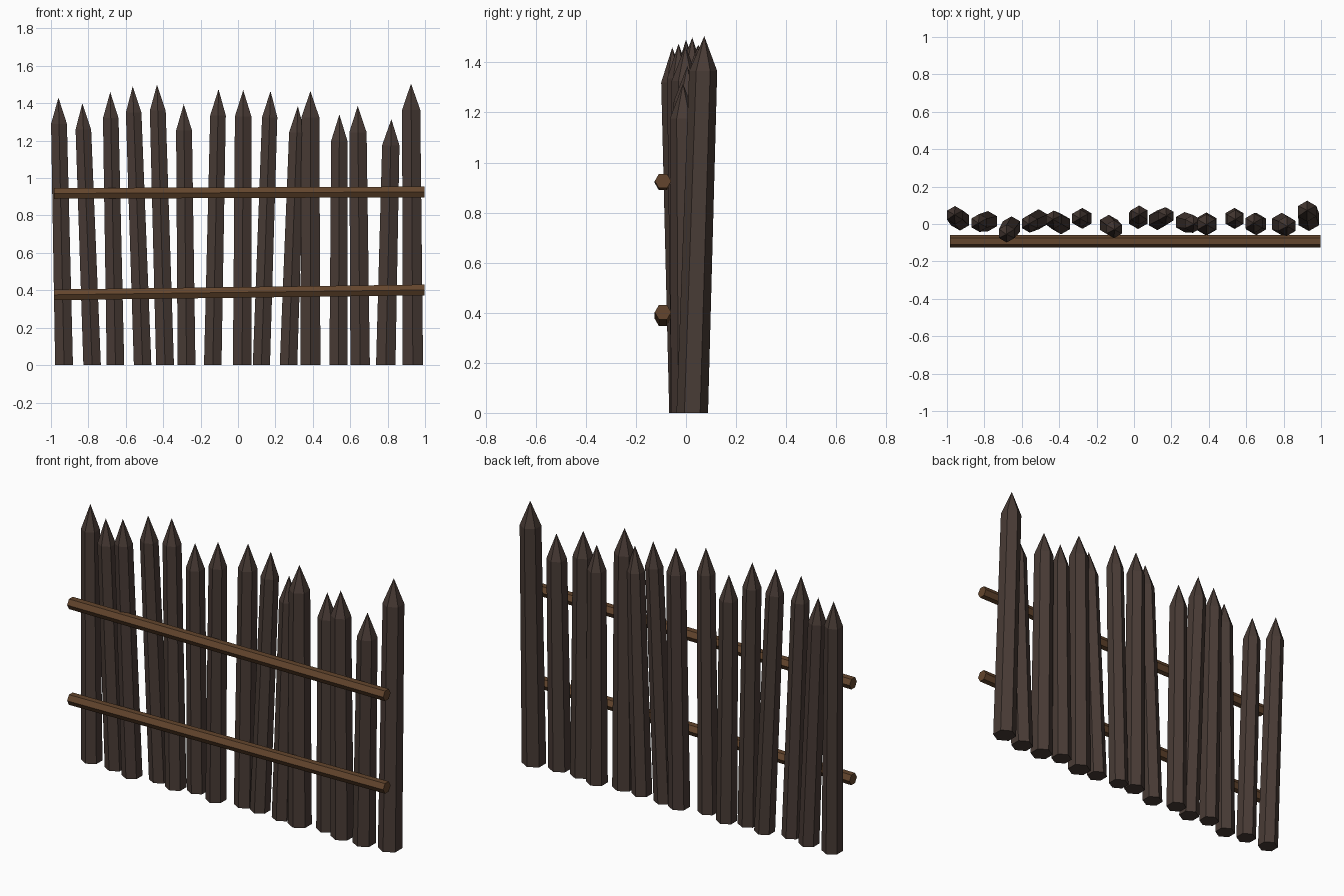
import bpy
import bmesh
from math import cos, sin, pi
from mathutils import Vector

cube = bpy.data.objects.get("Cube")
if cube:
    bpy.data.objects.remove(cube, do_unlink=True)


def material(name, rgb):
    mat = bpy.data.materials.new(name)
    mat.use_nodes = True
    mat.diffuse_color = (*rgb, 1)
    mat.node_tree.nodes["Principled BSDF"].inputs["Base Color"].default_value = (*rgb, 1)
    return mat


dark_wood = material("dark_wood", (0.066, 0.044, 0.036))
brown_wood = material("brown_wood", (0.125, 0.06, 0.026))


def hex_loft(name, rings, u, v, mat, tip=None):
    """Join six-sided rings (centre, radius) spanned by u and v, capped or pointed."""
    bm = bmesh.new()
    loops = [[bm.verts.new(c + r * (cos(i * pi / 3) * u + sin(i * pi / 3) * v))
              for i in range(6)] for c, r in rings]
    bm.faces.new(loops[0])
    for a, b in zip(loops, loops[1:]):
        for i in range(6):
            j = (i + 1) % 6
            bm.faces.new((a[i], a[j], b[j], b[i]))
    if tip is None:
        bm.faces.new(loops[-1])
    else:
        apex = bm.verts.new(tip)
        for i in range(6):
            bm.faces.new((loops[-1][i], loops[-1][(i + 1) % 6], apex))
    bmesh.ops.recalc_face_normals(bm, faces=bm.faces)
    mesh = bpy.data.meshes.new(name)
    bm.to_mesh(mesh)
    bm.free()
    mesh.materials.append(mat)
    obj = bpy.data.objects.new(name, mesh)
    bpy.context.collection.objects.link(obj)


X, Y, Z = Vector((1, 0, 0)), Vector((0, 1, 0)), Vector((0, 0, 1))

# Leaning stakes: foot x, foot y, tip x, tip y, height, radius
stakes = [
    (-.93, .02, -.96, .05, 1.43, .055),
    (-.78, .015, -.832, .005, 1.40, .054),
    (-.655, -.013, -.683, -.055, 1.46, .054),
    (-.51, .025, -.563, .0, 1.49, .054),
    (-.39, .0, -.433, .025, 1.5, .055),
    (-.275, .03, -.29, .03, 1.395, .055),
    (-.135, -.005, -.104, -.03, 1.475, .054),
    (.022, .03, .028, .05, 1.47, .057),
    (.125, .02, .174, .045, 1.465, .053),
    (.27, .01, .32, .0, 1.385, .054),
    (.387, .0, .387, -.003, 1.465, .062),
    (.537, .03, .542, .025, 1.34, .056),
    (.653, .0, .64, .005, 1.385, .06),
    (.79, .0, .82, -.012, 1.315, .06),
    (.935, .025, .925, .073, 1.505, .063),
]
for n, (fx, fy, tx, ty, height, radius) in enumerate(stakes, 1):
    foot, tip = Vector((fx, fy, 0)), Vector((tx, ty, height))
    shoulder = foot.lerp(tip, 1 - 0.14 / height)
    hex_loft(f"stake_{n}", [(foot, radius), (shoulder, radius * .89)], Y, X, dark_wood, tip)

# Cross rails along the front
for name, left_z, right_z in (("lower_rail", .376, .402), ("upper_rail", .918, .926)):
    ends = [(Vector((-.983, -.092, left_z)), .033), (Vector((.997, -.092, right_z)), .033)]
    hex_loft(name, ends, Y, Z, brown_wood)
